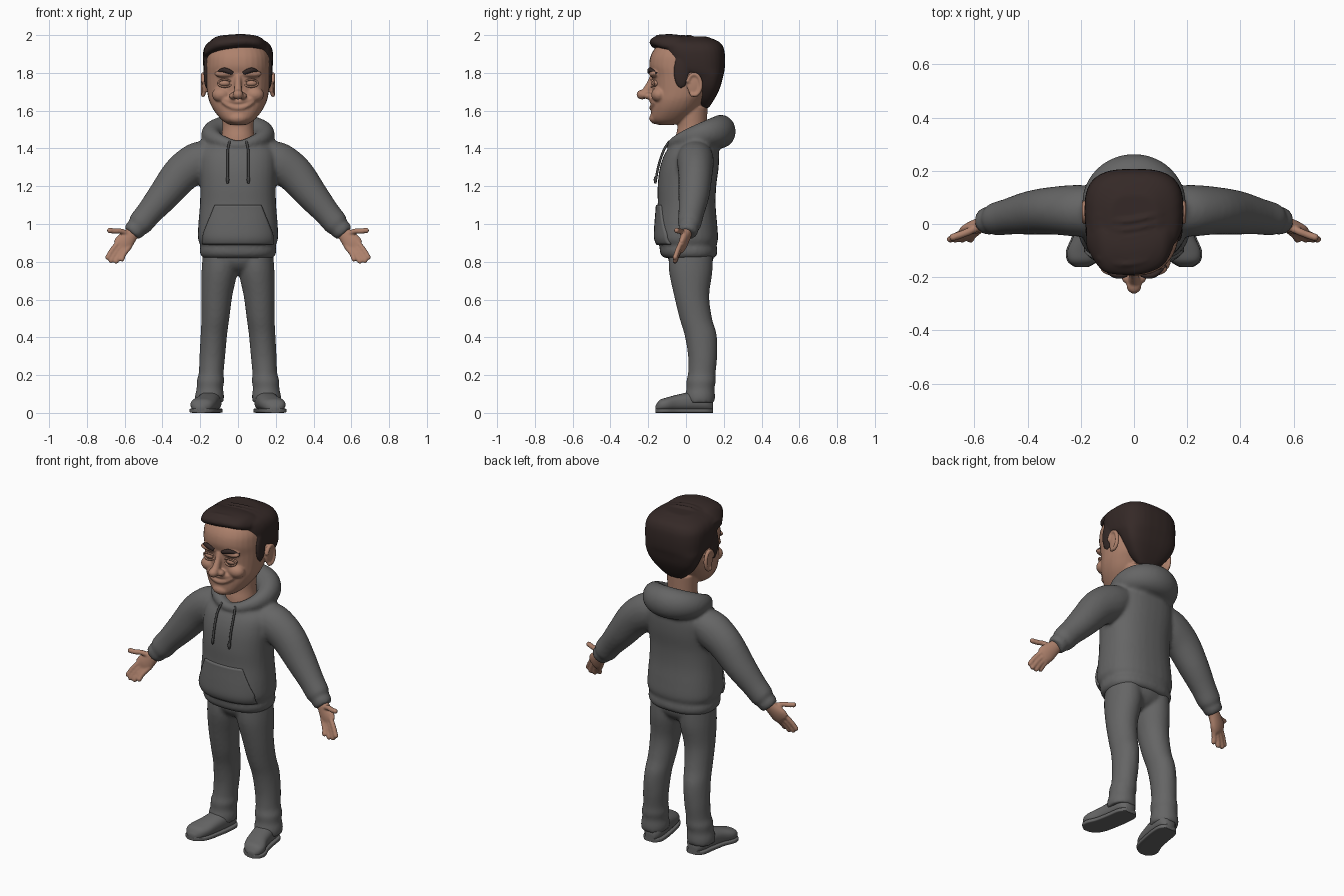
import bpy, bmesh, math
from mathutils import Vector, Matrix

if "Cube" in bpy.data.objects:
    bpy.data.objects.remove(bpy.data.objects["Cube"], do_unlink=True)

X, Y, Z = Vector((1, 0, 0)), Vector((0, 1, 0)), Vector((0, 0, 1))
BOTH = (1, -1)


def material(name, rgb):
    m = bpy.data.materials.new(name)
    m.use_nodes = True
    m.diffuse_color = (*rgb, 1)
    node = next(n for n in m.node_tree.nodes if n.type == "BSDF_PRINCIPLED")
    node.inputs["Base Color"].default_value = (*rgb, 1)
    node.inputs["Roughness"].default_value = 0.8
    return m


skin = material("warm skin", (0.42, 0.22, 0.15))
dark_hair = material("dark brown hair", (0.035, 0.022, 0.02))
grey = material("grey cloth", (0.13, 0.13, 0.13))
cord_grey = material("dark grey cord", (0.06, 0.06, 0.06))


def smooth_rings(rings, steps=4):
    """Catmull-Rom interpolation of ring tuples."""
    pts = [Vector(r) for r in rings]
    ext = [pts[0]] + pts + [pts[-1]]
    out = []
    for p0, p1, p2, p3 in zip(ext, ext[1:], ext[2:], ext[3:]):
        for k in range(steps):
            t = k / steps
            out.append(0.5 * (2 * p1 + (p2 - p0) * t + (2 * p0 - 5 * p1 + 4 * p2 - p3) * t * t
                              + (3 * p1 - p0 - 3 * p2 + p3) * t ** 3))
    return out + [pts[-1]]


def loft(bm, rings, axis=None, ref=Y, power=2.0, sides=(1,), n=32):
    """Closed skin through rings (x, y, z, half width, half depth)."""
    for s in sides:
        rs = smooth_rings(rings)
        centres = [Vector((r[0] * s, r[1], r[2])) for r in rs]
        loops = []
        for i, (c, r) in enumerate(zip(centres, rs)):
            t = axis or (centres[min(i + 1, len(rs) - 1)] - centres[max(i - 1, 0)])
            u = t.cross(ref).normalized()
            v = u.cross(t).normalized()
            loop = []
            for k in range(n):
                a = 2 * math.pi * k / n
                ca, sa = math.cos(a), math.sin(a)
                px = math.copysign(abs(ca) ** (2 / power), ca) * r[3]
                py = math.copysign(abs(sa) ** (2 / power), sa) * r[4]
                loop.append(bm.verts.new(c + u * px + v * py))
            loops.append(loop)
        for a, b in zip(loops, loops[1:]):
            for k in range(n):
                bm.faces.new((a[k], a[(k + 1) % n], b[(k + 1) % n], b[k]))
        bm.faces.new(loops[0])
        bm.faces.new(loops[-1])


def span(rings):
    """Turn (z, half width, front y, back y) into loft rings."""
    return [(0, (f + b) / 2, z, w, (b - f) / 2) for z, w, f, b in rings]


def ball(bm, centre, radii, sides=(1,)):
    for s in sides:
        m = Matrix.Translation((centre[0] * s, *centre[1:])) @ Matrix.Diagonal((*radii, 1))
        bmesh.ops.create_uvsphere(bm, u_segments=24, v_segments=16, radius=1, matrix=m)


def tube(bm, points, r, sides=(1,), ref=Y):
    loft(bm, [(*p, r, r) for p in points], ref=ref, sides=sides, n=12)
    for p in (points[0], points[-1]):
        ball(bm, p, (r, r, r), sides)


def finish(bm, name, mat, voxel=None, relax=4):
    bmesh.ops.recalc_face_normals(bm, faces=bm.faces)
    me = bpy.data.meshes.new(name)
    bm.to_mesh(me)
    bm.free()
    me.materials.append(mat)
    ob = bpy.data.objects.new(name, me)
    bpy.context.collection.objects.link(ob)
    if voxel:
        rm = ob.modifiers.new("fuse", "REMESH")
        rm.mode = "VOXEL"
        rm.voxel_size = voxel
        rm.use_smooth_shade = True
        sm = ob.modifiers.new("relax", "SMOOTH")
        sm.factor, sm.iterations = 0.5, relax
    bpy.ops.object.select_all(action="DESELECT")
    ob.select_set(True)
    bpy.context.view_layer.objects.active = ob
    if voxel:
        me.polygons.foreach_set("use_smooth", [True] * len(me.polygons))
    else:
        bpy.ops.object.shade_smooth_by_angle(angle=math.radians(50))
    return ob


# Hoodie: body, sleeves and folded hood fused together
bm = bmesh.new()
loft(bm, span([(.82, .185, -.115, .15), (.84, .2, -.135, .165), (.87, .203, -.14, .165),
               (.885, .197, -.14, .16), (.92, .212, -.16, .17), (1.0, .21, -.158, .165),
               (1.1, .202, -.15, .157), (1.2, .2, -.15, .16), (1.3, .205, -.138, .173),
               (1.38, .2, -.108, .175), (1.43, .16, -.06, .165), (1.465, .11, -.015, .14)]),
     axis=Z, power=2.4)
loft(bm, [(.14, .05, 1.37, .08, .09), (.21, .05, 1.33, .105, .097), (.3, .05, 1.265, .1, .09),
          (.39, .042, 1.155, .085, .082), (.47, .028, 1.06, .07, .068), (.52, .018, 1.0, .066, .062),
          (.535, .015, .984, .053, .052), (.548, .012, .968, .056, .054), (.565, .008, .948, .047, .045)],
     sides=BOTH)
hood = []
for k in range(25):
    t = -0.12 + (2 * math.pi + 0.24) * k / 24
    grow = (1 - math.cos(t)) / 2
    hood.append((.14 * math.sin(t), .055 - .13 * math.cos(t), 1.41 + .08 * abs(math.sin(t / 2)),
                 .028 + .05 * grow, .028 + .06 * grow))
loft(bm, hood, ref=Z)
hoodie = finish(bm, "hoodie", grey, 0.011, 5)

# Front pocket: trapezoid sheet laid onto the hoodie
bm = bmesh.new()
bmesh.ops.create_grid(bm, x_segments=28, y_segments=18, size=1)
for v in bm.verts:
    h = (v.co.y + 1) / 2
    width = .18 - .06 * max(0, h - .25) / .75
    v.co = (v.co.x * width, -.4, .895 + .205 * h)
pocket = finish(bm, "front_pocket", grey)
wrap = pocket.modifiers.new("lay", "SHRINKWRAP")
wrap.target = hoodie
wrap.wrap_method = "PROJECT"
wrap.use_project_y = True
wrap.use_positive_direction = True
thick = pocket.modifiers.new("thickness", "SOLIDIFY")
thick.thickness, thick.offset = 0.02, 0

# Drawstrings
bm = bmesh.new()
tube(bm, [(.045, -.09, 1.435), (.054, -.118, 1.39), (.055, -.145, 1.31), (.055, -.162, 1.22)], .0065, BOTH)
ball(bm, (.055, -.162, 1.235), (.009, .009, .018), BOTH)
finish(bm, "drawstrings", cord_grey)

# Trousers
bm = bmesh.new()
loft(bm, [(.095, .025, .85, .09, .115), (.098, .025, .75, .095, .115), (.112, .03, .62, .082, .093),
          (.12, .052, .5, .074, .086), (.128, .078, .41, .07, .085), (.136, .088, .3, .068, .077),
          (.142, .084, .21, .066, .073), (.146, .08, .17, .073, .078), (.149, .077, .13, .07, .074),
          (.151, .074, .09, .077, .08), (.152, .074, .055, .075, .078)], axis=Z, sides=BOTH)
ball(bm, (0, .025, .83), (.185, .122, .1))
finish(bm, "trousers", grey, 0.011, 3)

# Shoes with flat soles
outline = [(.142, .142, .03), (.143, .11, .055), (.15, .04, .06), (.165, -.04, .061),
           (.184, -.1, .066), (.193, -.14, .052), (.197, -.162, .02)]
heights = (.03, .048, .052, .045, .037, .03, .014)
bm = bmesh.new()
loft(bm, [(x, y, h + .008, w, h) for (x, y, w), h in zip(outline, heights)], axis=Y, ref=Z,
     power=2.4, sides=BOTH)
finish(bm, "shoes", grey)
bm = bmesh.new()
loft(bm, [(x, y, .012, w + .005, .012) for x, y, w in outline], axis=Y, ref=Z, power=6, sides=BOTH)
finish(bm, "shoe_soles", grey)

# Hands: palm, four fingers and thumb
bm = bmesh.new()
loft(bm, [(.53, .015, .985, .034, .028), (.57, .0, .94, .04, .027), (.605, -.015, .9, .05, .023),
          (.628, -.025, .877, .044, .016)], sides=BOTH)
for (kx, kz), (tx, tz) in (((.64, .9), (.69, .823)), ((.628, .88), (.672, .806)),
                           ((.612, .868), (.645, .803)), ((.594, .86), (.614, .814))):
    tube(bm, [(kx - .02, -.018, kz + .02), ((kx + tx) / 2, -.043, (kz + tz) / 2 + .003), (tx, -.058, tz)],
         .0135, BOTH)
tube(bm, [(.575, -.008, .945), (.62, -.028, .962), (.65, -.04, .962), (.68, -.05, .966)], .0145, BOTH)
finish(bm, "hands", skin, 0.006, 3)

# Head, neck, ears and facial features fused together
bm = bmesh.new()
loft(bm, span([(1.525, .045, -.15, -.06), (1.55, .085, -.182, .0), (1.6, .127, -.184, .06),
               (1.65, .152, -.18, .1), (1.7, .163, -.178, .14), (1.78, .17, -.182, .165),
               (1.84, .17, -.195, .17), (1.9, .163, -.183, .17), (1.95, .13, -.14, .14),
               (1.975, .06, -.05, .08)]), axis=Z, power=2.25)
loft(bm, span([(1.4, .1, -.06, .11), (1.46, .088, -.055, .11), (1.52, .083, -.045, .11),
               (1.62, .09, -.05, .115)]), axis=Z)
ball(bm, (0, -.155, 1.56), (.055, .04, .032))
ball(bm, (.088, -.142, 1.685), (.05, .042, .04), BOTH)
ball(bm, (.068, -.168, 1.795), (.058, .028, .02), BOTH)
loft(bm, [(0, -.17, 1.79, .018, .02), (0, -.185, 1.75, .017, .022), (0, -.207, 1.71, .021, .026),
          (0, -.218, 1.685, .024, .026)], axis=Z)
ball(bm, (0, -.232, 1.685), (.028, .03, .026))
ball(bm, (.027, -.2, 1.678), (.02, .024, .018), BOTH)
ball(bm, (.178, .04, 1.735), (.012, .036, .058), BOTH)
ear_rim = []
for k in range(9):
    a = math.radians(-110 + 270 * k / 8)
    ear_rim.append((.185, .043 + .036 * math.cos(a), 1.737 + .056 * math.sin(a)))
tube(bm, ear_rim, .011, BOTH, X)


def lip(height, half, radius, lift):
    """Smiling lip following the curve of the face."""
    pts = []
    for k in range(11):
        x = half * (k / 5 - 1)
        curve = (1 - abs(x / .148) ** 2.25) ** (1 / 2.25)
        pts.append((x, -.04 - .142 * curve, height + lift * (x / half) ** 2))
    tube(bm, pts, radius, ref=Z)


lip(1.648, .088, .012, .02)
lip(1.614, .075, .013, .032)
finish(bm, "head", skin, 0.0065, 3)

# Eyes with raised lids
bm = bmesh.new()
ball(bm, (.07, -.158, 1.745), (.034, .026, .019), BOTH)
for sign in BOTH:
    lid = [(.07 - .036 * math.cos(a), -.183 + .013 * abs(math.cos(a)) ** 2, 1.745 + sign * .019 * math.sin(a))
           for a in (math.pi * k / 8 for k in range(9))]
    tube(bm, lid, .005, BOTH)
finish(bm, "eyes", skin)

# Eyebrows
bm = bmesh.new()
loft(bm, [(.028, -.19, 1.798, .009, .008), (.05, -.194, 1.808, .013, .011), (.08, -.188, 1.815, .012, .011),
          (.118, -.155, 1.797, .005, .008)], sides=BOTH)
finish(bm, "eyebrows", dark_hair)

# Hair: cap, sideburns and a swept front
bm = bmesh.new()
loft(bm, span([(1.615, .05, .085, .12), (1.66, .105, .06, .15), (1.72, .148, .05, .18),
               (1.78, .171, .02, .196), (1.82, .182, -.08, .205), (1.88, .186, -.11, .207),
               (1.93, .18, -.12, .2), (1.965, .153, -.13, .175), (1.992, .09, -.08, .11)]),
     axis=Z, power=2.9)
ball(bm, (.166, -.025, 1.805), (.016, .042, .088), BOTH)
loft(bm, [(-.178, -.03, 1.91, .06, .028), (-.12, -.075, 1.948, .1, .042), (-.04, -.092, 1.96, .1, .043),
          (.04, -.087, 1.965, .1, .04), (.11, -.07, 1.957, .085, .036), (.145, -.04, 1.943, .055, .024)],
     axis=X, ref=Z)
# Combed ridges over the swept front
for k in range(6):
    y = -.15 + .032 * k
    tube(bm, [(-.13, y + .02, 1.968), (-.05, y, 1.99), (.03, y + .01, 1.993), (.1, y + .03, 1.98)], .01)
finish(bm, "hair", dark_hair, 0.008, 3)
